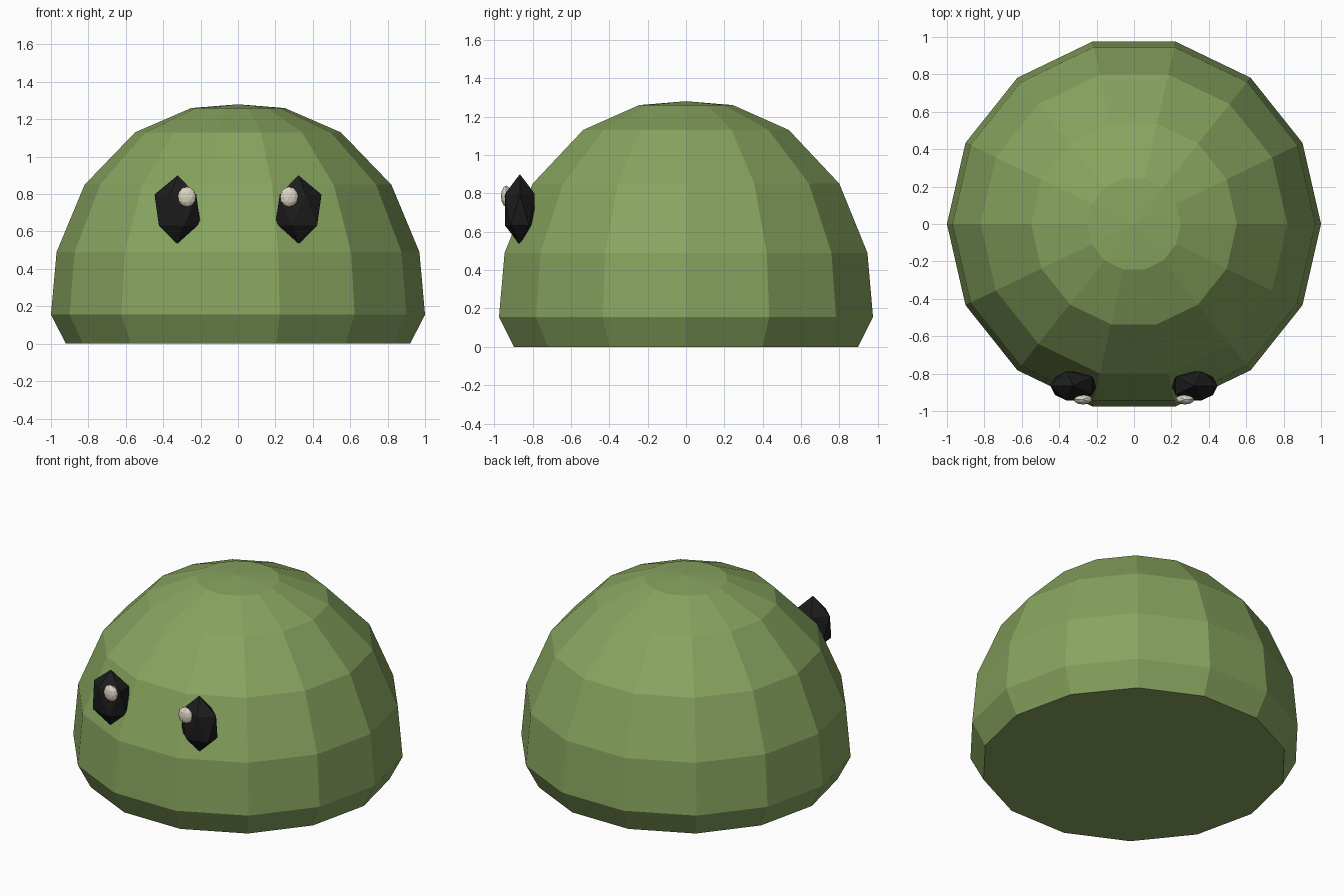
import bpy, bmesh, math

if "Cube" in bpy.data.objects:
    bpy.data.objects.remove(bpy.data.objects["Cube"])


def material(name, color):
    m = bpy.data.materials.new(name)
    m.diffuse_color = (*color, 1.0)
    m.use_nodes = True
    m.node_tree.nodes["Principled BSDF"].inputs["Base Color"].default_value = m.diffuse_color
    return m


GREEN = material("moss green", (0.245, 0.370, 0.115))
BLACK = material("eye black", (0.012, 0.012, 0.012))
CREAM = material("cream white", (0.72, 0.66, 0.55))


def add_object(name, bm, mat):
    bmesh.ops.recalc_face_normals(bm, faces=bm.faces)
    mesh = bpy.data.meshes.new(name)
    bm.to_mesh(mesh)
    bm.free()
    mesh.materials.append(mat)
    obj = bpy.data.objects.new(name, mesh)
    bpy.context.collection.objects.link(obj)
    return obj


# Faceted dome body: 14-sided rings of (radius, height), closed flat below
SIDES = 14
PROFILE = [(0.92, 0.0), (1.0, 0.155), (0.97, 0.49), (0.82, 0.85),
           (0.55, 1.13), (0.25, 1.26)]
bm = bmesh.new()
rings = [[bm.verts.new((r * math.cos(math.tau * i / SIDES),
                        r * math.sin(math.tau * i / SIDES), z))
          for i in range(SIDES)] for r, z in PROFILE]
apex = bm.verts.new((0, 0, 1.28))
bm.faces.new(rings[0])
for i in range(SIDES):
    j = (i + 1) % SIDES
    for low, high in zip(rings, rings[1:]):
        bm.faces.new((low[i], low[j], high[j], high[i]))
    bm.faces.new((rings[-1][i], rings[-1][j], apex))
add_object("dome_body", bm, GREEN)


def gem(name, side, center, radii, detail, mat):
    """Stretched icosphere, mirrored across x for the left side."""
    bm = bmesh.new()
    bmesh.ops.create_icosphere(bm, subdivisions=detail, radius=1.0)
    for v in bm.verts:
        x, y, z = (c + r * k for c, r, k in zip(center, radii, v.co))
        v.co = (side * x, y, z)
    return add_object(name, bm, mat)


# Eyes with a small glint on the inner upper side
for label, side in (("left", -1), ("right", 1)):
    gem(label + "_eye", side, (0.323, -0.866, 0.715),
        (0.138, 0.091, 0.185), 1, BLACK)
    gem(label + "_eye_glint", side, (0.273, -0.938, 0.785),
        (0.05, 0.027, 0.055), 2, CREAM)
